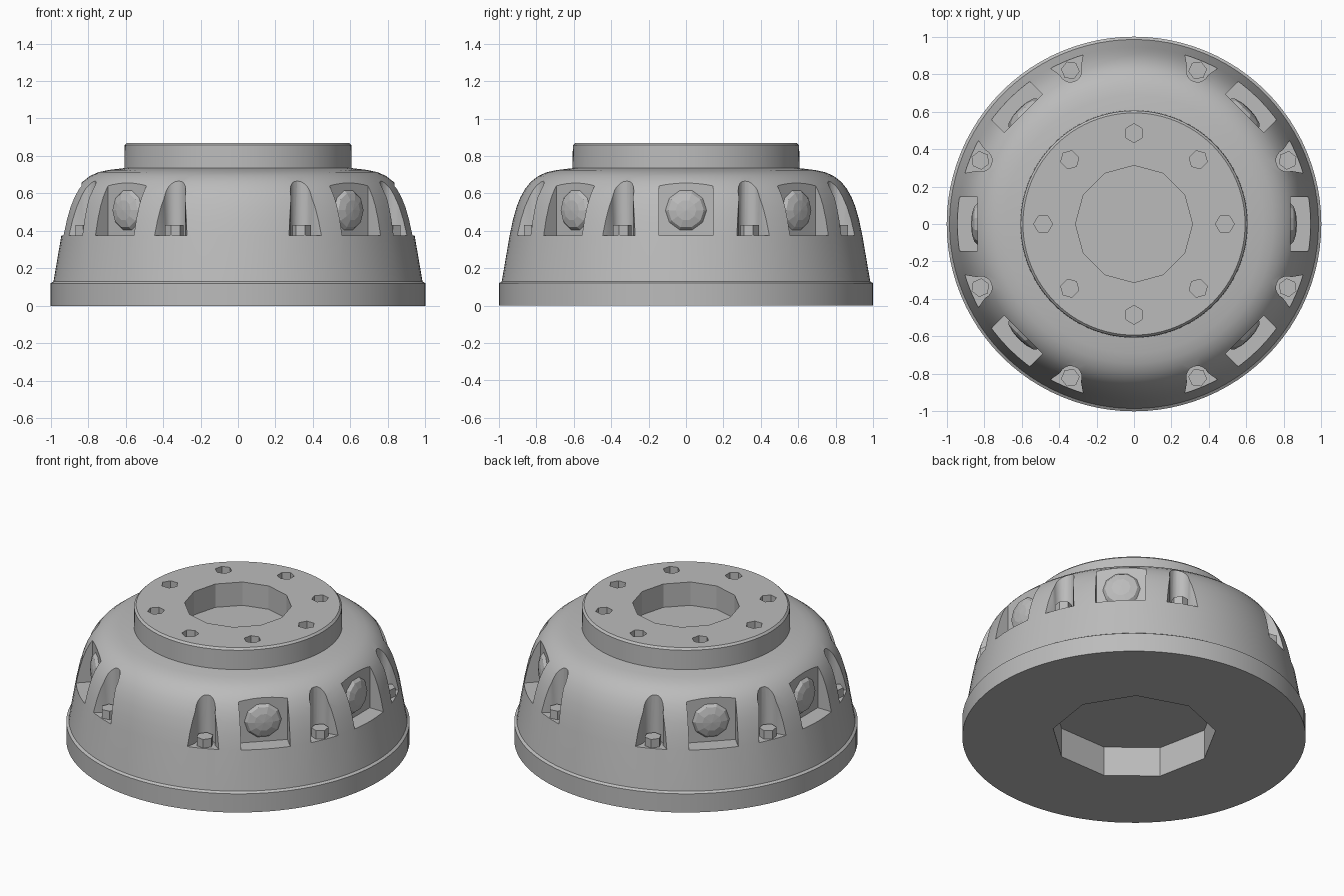
import bpy, bmesh, math
from mathutils import Matrix, Vector

if "Cube" in bpy.data.objects:
    bpy.data.objects.remove(bpy.data.objects["Cube"])

grey = bpy.data.materials.new("light_grey")
grey.diffuse_color = (0.5, 0.5, 0.5, 1)
grey.use_nodes = True
grey.node_tree.nodes["Principled BSDF"].inputs["Base Color"].default_value = grey.diffuse_color


def to_object(name, bm):
    bmesh.ops.recalc_face_normals(bm, faces=bm.faces[:])
    mesh = bpy.data.meshes.new(name)
    bm.to_mesh(mesh)
    bm.free()
    mesh.materials.append(grey)
    ob = bpy.data.objects.new(name, mesh)
    bpy.context.collection.objects.link(ob)
    return ob


def prism(bm, pts, z0, z1, angle=0):
    """Vertical prism from a 2D outline, turned about z by angle degrees."""
    rot = Matrix.Rotation(math.radians(angle), 3, 'Z')
    low = [bm.verts.new(rot @ Vector((x, y, z0))) for x, y in pts]
    high = [bm.verts.new(rot @ Vector((x, y, z1))) for x, y in pts]
    n = len(pts)
    bm.faces.new(low[::-1])
    bm.faces.new(high)
    for i in range(n):
        j = (i + 1) % n
        bm.faces.new((low[i], low[j], high[j], high[i]))


def ngon(r, n, cx=0, start=0):
    return [(cx + r * math.cos(start + 2 * math.pi * i / n),
             r * math.sin(start + 2 * math.pi * i / n)) for i in range(n)]


# Turned housing body
profile = [(1, 0), (1, 0.12), (0.985, 0.13), (0.943, 0.375), (0.925, 0.46),
           (0.905, 0.53), (0.885, 0.58), (0.86, 0.625), (0.83, 0.662),
           (0.79, 0.693), (0.745, 0.713), (0.69, 0.725), (0.607, 0.735),
           (0.605, 0.858), (0.593, 0.87)]
SEG = 96
bm = bmesh.new()
rings = []
for r, z in profile:
    rings.append([bm.verts.new((x, y, z)) for x, y in ngon(r, SEG)])
for a, b in zip(rings, rings[1:]):
    for i in range(SEG):
        j = (i + 1) % SEG
        bm.faces.new((a[i], a[j], b[j], b[i]))
bm.faces.new(rings[0][::-1])
bm.faces.new(rings[-1])
body = to_object("housing_body", bm)

# Cutters: bores, top screw holes, side windows and bolt slots
window_angles = (0, 45, 135, 180, 225, 315)
slot_angles = [22.5 + 45 * i for i in range(8)]
bm = bmesh.new()
prism(bm, ngon(0.312, 12), 0.72, 1)
prism(bm, ngon(0.48, 9, 0, 0.2), -0.2, 0.19)
for i in range(8):
    prism(bm, ngon(0.05, 6, 0.485), 0.77, 1, 45 * i)
for a in window_angles:
    prism(bm, [(0.835, -0.145), (1.1, -0.145), (1.1, 0.145), (0.835, 0.145)], 0.375, 0.8, a)
arc = [(0.885 + 0.06 * math.cos(t), 0.06 * math.sin(t))
       for t in (math.radians(90 + 180 * k / 10) for k in range(11))]
for a in slot_angles:
    prism(bm, arc + [(1.05, -0.165), (1.05, 0.165)], 0.375, 0.8, a)
cutter = to_object("cutter", bm)
cutter.hide_render = True

mod = body.modifiers.new("cuts", 'BOOLEAN')
mod.operation = 'DIFFERENCE'
mod.solver = 'EXACT'
mod.object = cutter
bpy.context.view_layer.objects.active = body
body.select_set(True)
bpy.ops.object.modifier_apply(modifier=mod.name)
bpy.data.objects.remove(cutter)
bpy.ops.object.shade_smooth_by_angle(angle=math.radians(25))

# Low domes on the window backs
bm = bmesh.new()
for a in window_angles:
    m = (Matrix.Rotation(math.radians(a), 4, 'Z') @ Matrix.Translation((0.835, 0, 0.51))
         @ Matrix.Rotation(math.pi / 2, 4, 'Y') @ Matrix.Diagonal((0.11, 0.11, 0.035, 1)))
    bmesh.ops.create_uvsphere(bm, u_segments=10, v_segments=6, radius=1, matrix=m)
to_object("window_domes", bm)

# Bolt heads standing on the slot floors
bm = bmesh.new()
for a in slot_angles:
    prism(bm, ngon(0.05, 6, 0.888), 0.36, 0.43, a)
to_object("bolt_heads", bm)
